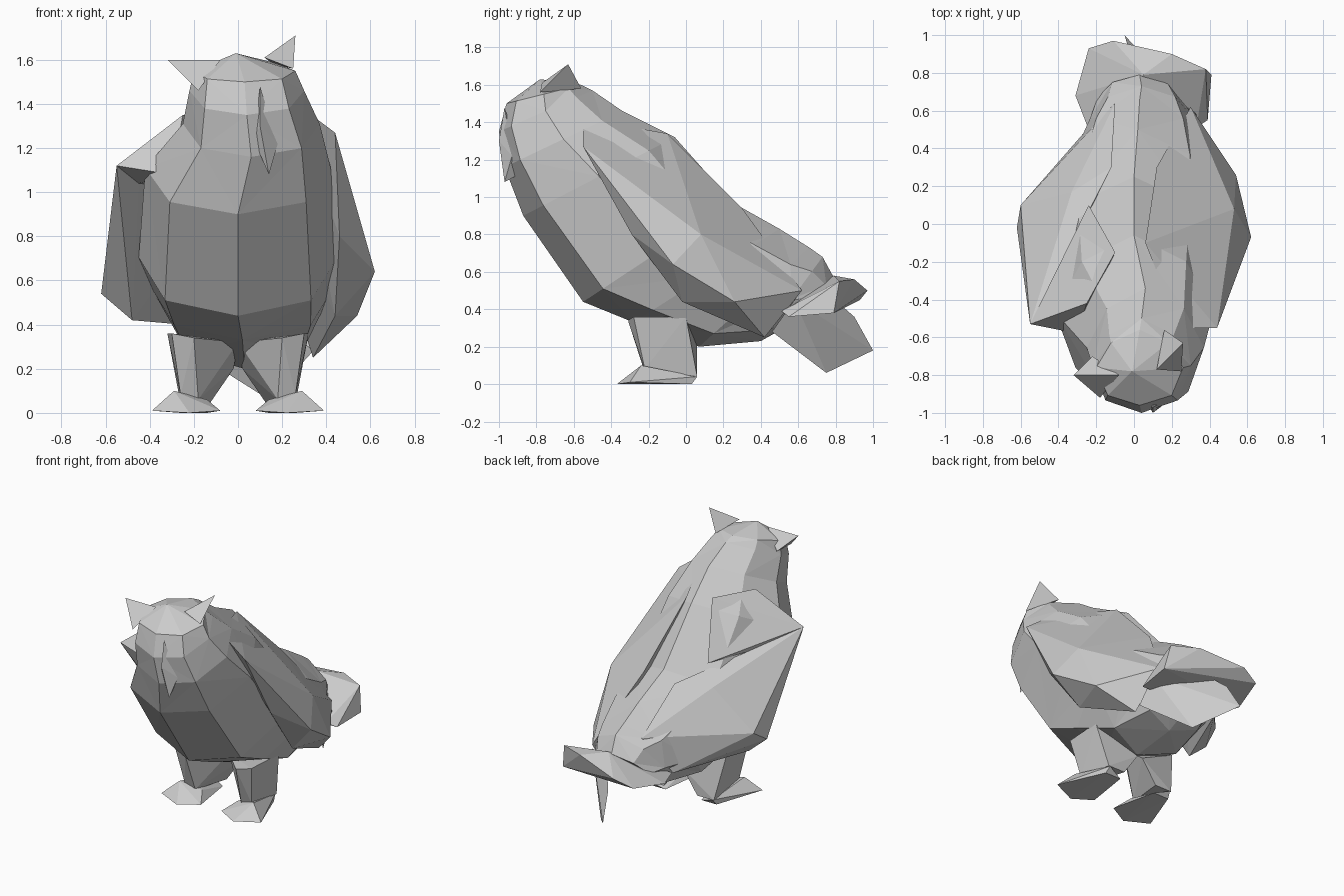
import bpy, bmesh, math


def finish(name, bm):
    bmesh.ops.recalc_face_normals(bm, faces=bm.faces)
    me = bpy.data.meshes.new(name)
    bm.to_mesh(me)
    bm.free()
    ob = bpy.data.objects.new(name, me)
    bpy.context.collection.objects.link(ob)
    return ob


def hull(name, pts):
    """Faceted solid spanned by a few corner points."""
    bm = bmesh.new()
    for p in pts:
        bm.verts.new(p)
    res = bmesh.ops.convex_hull(bm, input=bm.verts)
    junk = {g for g in res["geom_interior"] + res["geom_unused"]
            if isinstance(g, bmesh.types.BMVert)}
    bmesh.ops.delete(bm, geom=list(junk), context='VERTS')
    return finish(name, bm)


def loft(name, rings, top, sides=8):
    """Skin slanted rings: front (y, z), back (y, z), half width, x offset.
    Corners are fuller on the chest than on the roof-like back."""
    bm = bmesh.new()
    loops = []
    for fy, fz, by, bz, w, cx in rings:
        loop = []
        for i in range(sides):
            t = math.tau * i / sides
            c, s = math.cos(t), math.sin(t)
            f = 1.0 if i % 2 == 0 else (1.04 if c > 0 else 0.93)
            k = (1 + c * f) / 2
            loop.append(bm.verts.new((cx + w * s * f, by + (fy - by) * k,
                                      bz + (fz - bz) * k)))
        loops.append(loop)
    for n, (a, b) in enumerate(zip(loops, loops[1:])):
        for i in range(sides):
            j = (i + 1) % sides
            if (i + n) % 2:
                bm.faces.new((a[i], a[j], b[j]))
                bm.faces.new((a[i], b[j], b[i]))
            else:
                bm.faces.new((a[i], a[j], b[i]))
                bm.faces.new((a[j], b[j], b[i]))
    tip = bm.verts.new(top)
    for i in range(sides):
        bm.faces.new((tip, loops[0][i], loops[0][(i + 1) % sides]))
    bm.faces.new(loops[-1])
    return finish(name, bm)


# Head and body as one slanted loft
loft("body", [
    (-0.96, 1.50, -0.56, 1.60, 0.23, 0.03),
    (-1.00, 1.35, -0.50, 1.57, 0.26, 0.04),
    (-0.97, 1.16, -0.34, 1.46, 0.31, 0.06),
    (-0.87, 0.90, -0.06, 1.32, 0.42, 0.00),
    (-0.55, 0.44, 0.25, 0.97, 0.45, 0.00),
    (-0.28, 0.33, 0.50, 0.83, 0.42, 0.02),
    (0.07, 0.20, 0.66, 0.73, 0.35, 0.03),
    (0.40, 0.23, 0.73, 0.68, 0.27, 0.04),
    (0.56, 0.32, 0.79, 0.57, 0.22, 0.03),
], (-0.01, -0.78, 1.63))

# Left wing: a shoulder and an outer blade standing off the body
hull("left_shoulder", [
    (-0.25, -0.42, 1.35), (-0.10, -0.15, 1.35), (-0.55, -0.53, 1.12),
    (-0.30, -0.58, 1.08), (-0.45, -0.36, 1.04), (-0.24, 0.10, 1.02)])
hull("left_wing", [
    (-0.55, -0.53, 1.12), (-0.62, -0.02, 0.54), (-0.48, -0.02, 0.42),
    (-0.60, 0.10, 0.62), (-0.45, -0.36, 1.04), (-0.33, 0.17, 0.90),
    (-0.25, 0.50, 0.40), (-0.10, 0.64, 0.66), (-0.12, 0.30, 0.92)])

# Right wing hugs the body and runs out into a low pointed tip
hull("right_wing", [
    (0.24, -0.55, 1.42), (0.44, -0.55, 1.27), (0.06, -0.10, 1.34),
    (0.46, -0.29, 0.80), (0.62, -0.07, 0.64), (0.53, 0.08, 0.80),
    (0.54, 0.26, 0.44), (0.34, 0.42, 0.25), (0.30, 0.62, 0.50),
    (0.12, 0.30, 0.94), (0.44, -0.02, 0.44)])
hull("right_wing_tip", [
    (0.34, 0.46, 0.28), (0.33, 0.58, 0.45), (0.14, 0.75, 0.06),
    (-0.05, 1.00, 0.18), (-0.02, 0.90, 0.36), (0.10, 0.74, 0.50),
    (0.06, 0.82, 0.24)])

# Spread tail fan
hull("tail_fan", [
    (0.33, 0.51, 0.39), (0.39, 0.55, 0.36), (0.41, 0.79, 0.38),
    (0.38, 0.82, 0.55), (0.20, 0.90, 0.56), (-0.11, 0.97, 0.50),
    (-0.24, 0.93, 0.45), (-0.31, 0.68, 0.41), (-0.24, 0.50, 0.40),
    (0.05, 0.79, 0.58), (0.05, 0.55, 0.40)])

# Legs and feet, mirrored
for side, s in (("left", -1), ("right", 1)):
    hull(side + "_leg", [(s * x, y, z) for x, y, z in (
        (0.30, -0.28, 0.36), (0.20, -0.31, 0.34), (0.32, 0.00, 0.36),
        (0.00, -0.10, 0.32), (0.02, 0.06, 0.20), (0.26, -0.22, 0.08),
        (0.18, -0.22, 0.06), (0.26, 0.06, 0.04), (0.13, 0.06, 0.04))])
    hull(side + "_foot", [(s * x, y, z) for x, y, z in (
        (0.08, -0.30, 0.01), (0.22, -0.37, 0.00), (0.39, -0.30, 0.01),
        (0.29, -0.24, 0.10), (0.14, -0.20, 0.06), (0.26, 0.03, 0.00),
        (0.14, 0.03, 0.00), (0.25, 0.06, 0.04))])

# Ear tufts
hull("left_ear", [(-0.32, -0.80, 1.60), (-0.18, -0.92, 1.46),
                  (-0.22, -0.70, 1.50), (-0.08, -0.80, 1.60)])
hull("right_ear", [(0.26, -0.63, 1.71), (0.12, -0.77, 1.61),
                   (0.25, -0.78, 1.56), (0.16, -0.56, 1.58)])

# Brow ridge running down into the hooked beak
hull("beak", [(0.14, -0.97, 1.08), (0.07, -0.95, 1.24), (0.18, -0.93, 1.22),
              (0.10, -1.00, 1.30), (0.10, -0.97, 1.48), (0.12, -0.86, 1.14)])
